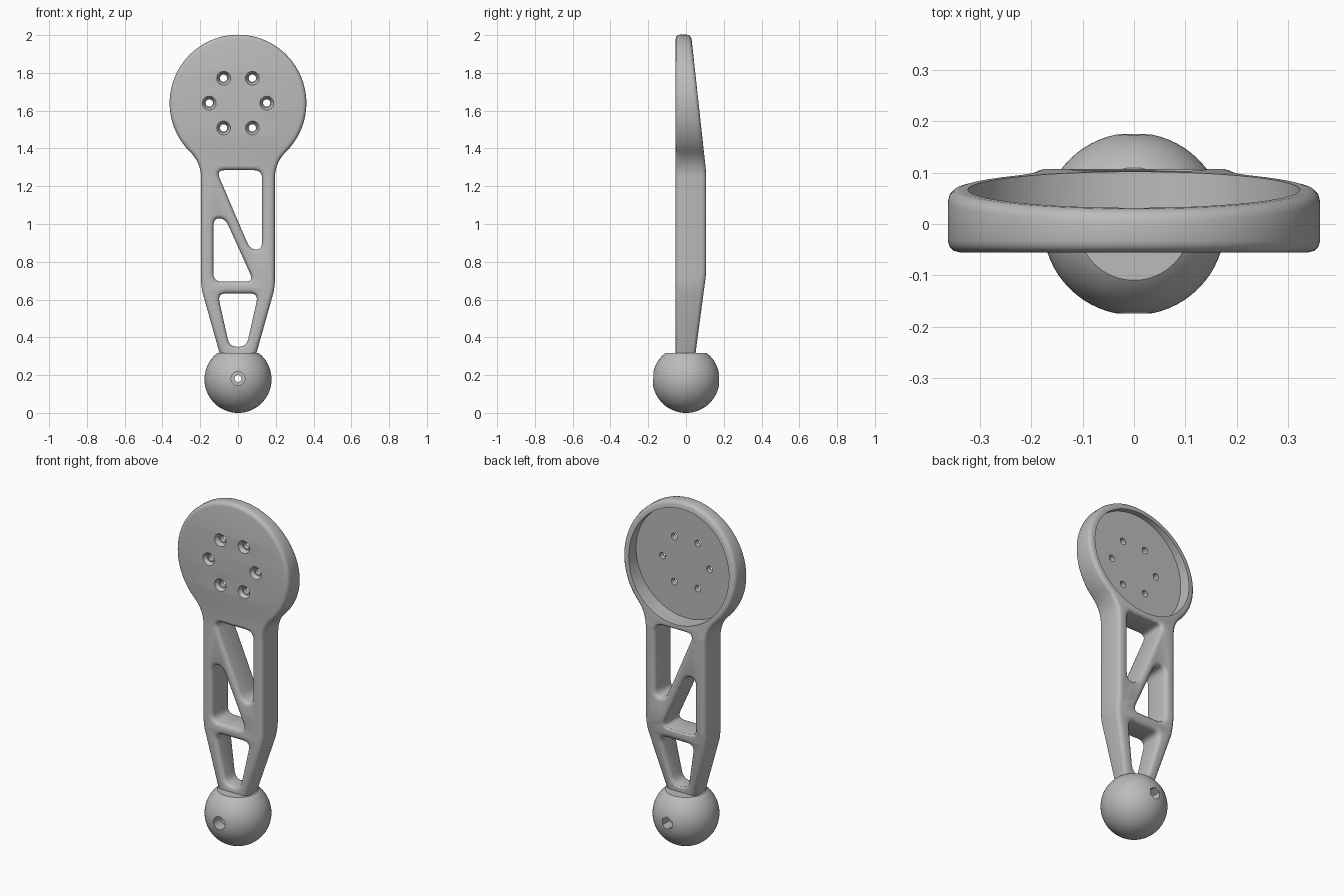
import bpy, bmesh
from math import radians, cos, sin
from mathutils import Matrix, Vector

cube = bpy.data.objects.get("Cube")
if cube:
    bpy.data.objects.remove(cube)

grey = bpy.data.materials.new("mid_grey")
grey.use_nodes = True
grey.diffuse_color = (0.5, 0.5, 0.5, 1)
grey.node_tree.nodes["Principled BSDF"].inputs["Base Color"].default_value = (0.5, 0.5, 0.5, 1)

FRONT, BACK = -0.055, 0.107      # thickness range of the arm
DISC_Z, DISC_R = 1.64, 0.362
BALL_Z, BALL_R = 0.1775, 0.1775
EDGE = 0.022                     # edge rounding


def add_object(name, bm):
    mesh = bpy.data.meshes.new(name)
    bm.to_mesh(mesh)
    bm.free()
    obj = bpy.data.objects.new(name, mesh)
    bpy.context.collection.objects.link(obj)
    return obj


def rounded(corners, reach=0.045, steps=6):
    """Closed polygon with each corner replaced by a soft curve."""
    pts = [Vector(c) for c in corners]
    out = []
    for i, p in enumerate(pts):
        a, b = pts[i - 1] - p, pts[(i + 1) % len(pts)] - p
        a = p + a.normalized() * min(reach, a.length * 0.47)
        b = p + b.normalized() * min(reach, b.length * 0.47)
        for k in range(steps + 1):
            t = k / steps
            out.append(a * (1 - t) ** 2 + p * 2 * t * (1 - t) + b * t * t)
    return out


def cutter(x, z, y0, y1, r0, r1=None, sides=32):
    """Cylinder or cone along y, used for cutting."""
    bm = bmesh.new()
    place = Matrix.Translation((x, (y0 + y1) / 2, z)) @ Matrix.Rotation(radians(-90), 4, 'X')
    bmesh.ops.create_cone(bm, cap_ends=True, segments=sides, radius1=r0,
                          radius2=r0 if r1 is None else r1, depth=y1 - y0, matrix=place)
    obj = add_object("cutter", bm)
    obj.hide_render = True
    return obj


def finish(obj, cutters):
    """Cut the holes, bake the result, colour and shade it."""
    for c in cutters:
        mod = obj.modifiers.new("cut", 'BOOLEAN')
        mod.operation, mod.solver, mod.object = 'DIFFERENCE', 'EXACT', c
    graph = bpy.context.evaluated_depsgraph_get()
    mesh = bpy.data.meshes.new_from_object(obj.evaluated_get(graph))
    obj.modifiers.clear()
    obj.data = mesh
    for c in cutters:
        bpy.data.objects.remove(c)
    mesh.materials.clear()
    mesh.materials.append(grey)
    bpy.ops.object.select_all(action='DESELECT')
    obj.select_set(True)
    bpy.context.view_layer.objects.active = obj
    bpy.ops.object.shade_smooth_by_angle(angle=radians(32))


# Arm outline: round head, filleted neck, straight sides, tapered foot
outline = [Vector((DISC_R * cos(radians(a)), DISC_Z + DISC_R * sin(radians(a))))
           for a in range(-45, 226, 3)]
start, ctrl, end = outline[-1], Vector((-0.195, 1.325)), Vector((-0.195, 1.24))
side = [start * (1 - t) ** 2 + ctrl * 2 * t * (1 - t) + end * t * t
        for t in [k / 10 for k in range(1, 11)]]
side += [Vector((-0.195, 0.69)), Vector((-0.19, 0.645)), Vector((-0.082, 0.26))]
outline += side + [Vector((-p.x, p.y)) for p in reversed(side)]

# Truss windows
windows = [
    [(-0.115, 1.285), (0.128, 1.285), (0.128, 0.865), (0.064, 0.865)],
    [(-0.13, 1.03), (-0.068, 1.03), (0.083, 0.695), (-0.13, 0.695)],
    [(-0.108, 0.632), (0.108, 0.632), (0.045, 0.35), (-0.045, 0.35)],
]

# Filled 2D curve with rounded edges gives the slab
curve = bpy.data.curves.new("arm_profile", 'CURVE')
curve.dimensions, curve.fill_mode = '2D', 'BOTH'
curve.extrude = (BACK - FRONT) / 2 - EDGE
curve.bevel_depth, curve.bevel_resolution, curve.offset = EDGE, 2, -EDGE
for loop in [outline] + [rounded(w) for w in windows]:
    spline = curve.splines.new('POLY')
    spline.points.add(len(loop) - 1)
    for point, p in zip(spline.points, loop):
        point.co = (p.x, p.y, 0, 1)
    spline.use_cyclic_u = True
profile = bpy.data.objects.new("arm_profile", curve)
bpy.context.collection.objects.link(profile)
graph = bpy.context.evaluated_depsgraph_get()
slab = bpy.data.meshes.new_from_object(profile.evaluated_get(graph))
bpy.data.objects.remove(profile)

bm = bmesh.new()
bm.from_mesh(slab)
bmesh.ops.transform(bm, verts=bm.verts, matrix=Matrix.Translation((0, (FRONT + BACK) / 2, 0))
                    @ Matrix.Rotation(radians(90), 4, 'X'))
bmesh.ops.remove_doubles(bm, verts=bm.verts, dist=0.0002)

# Slope the back of the head and of the foot
TOP_BEND, LOW_BEND = 1.27, 0.74
for z in (TOP_BEND, LOW_BEND):
    bmesh.ops.bisect_plane(bm, geom=bm.verts[:] + bm.edges[:] + bm.faces[:],
                           plane_co=(0, 0, z), plane_no=(0, 0, 1))
for v in bm.verts:
    if v.co.y > 0.02:
        v.co.y -= max(0, v.co.z - TOP_BEND) * 0.109 + max(0, LOW_BEND - v.co.z) * 0.133
bmesh.ops.recalc_face_normals(bm, faces=bm.faces)
arm = add_object("arm_with_round_head", bm)

# Dished back of the head and six countersunk screw holes
cuts = [cutter(0, DISC_Z, 0.0, 0.3, 0.323, sides=96)]
for k in range(6):
    a = radians(60 * k)
    x, z = 0.152 * cos(a), DISC_Z + 0.152 * sin(a)
    cuts.append(cutter(x, z, -0.1, 0.1, 0.019, sides=24))
    cuts.append(cutter(x, z, FRONT - 0.004, FRONT + 0.022, 0.039, 0.024, 24))
finish(arm, cuts)

# Ball foot with a flat top
bm = bmesh.new()
bmesh.ops.create_uvsphere(bm, u_segments=64, v_segments=40, radius=BALL_R,
                          matrix=Matrix.Translation((0, 0, BALL_Z)))
cut = bmesh.ops.bisect_plane(bm, geom=bm.verts[:] + bm.edges[:] + bm.faces[:],
                             plane_co=(0, 0, 0.317), plane_no=(0, 0, 1), clear_outer=True)
bmesh.ops.contextual_create(bm, geom=[e for e in cut["geom_cut"]
                                      if isinstance(e, bmesh.types.BMEdge)])
bmesh.ops.recalc_face_normals(bm, faces=bm.faces)
ball = add_object("ball_foot", bm)

# Bolt hole: through bore, round front seat, hexagonal back pocket
finish(ball, [cutter(0, 0.182, -0.3, 0.3, 0.018, sides=24),
              cutter(0, 0.182, -0.3, -0.11, 0.037),
              cutter(0, 0.182, 0.11, 0.3, 0.036, sides=6)])
